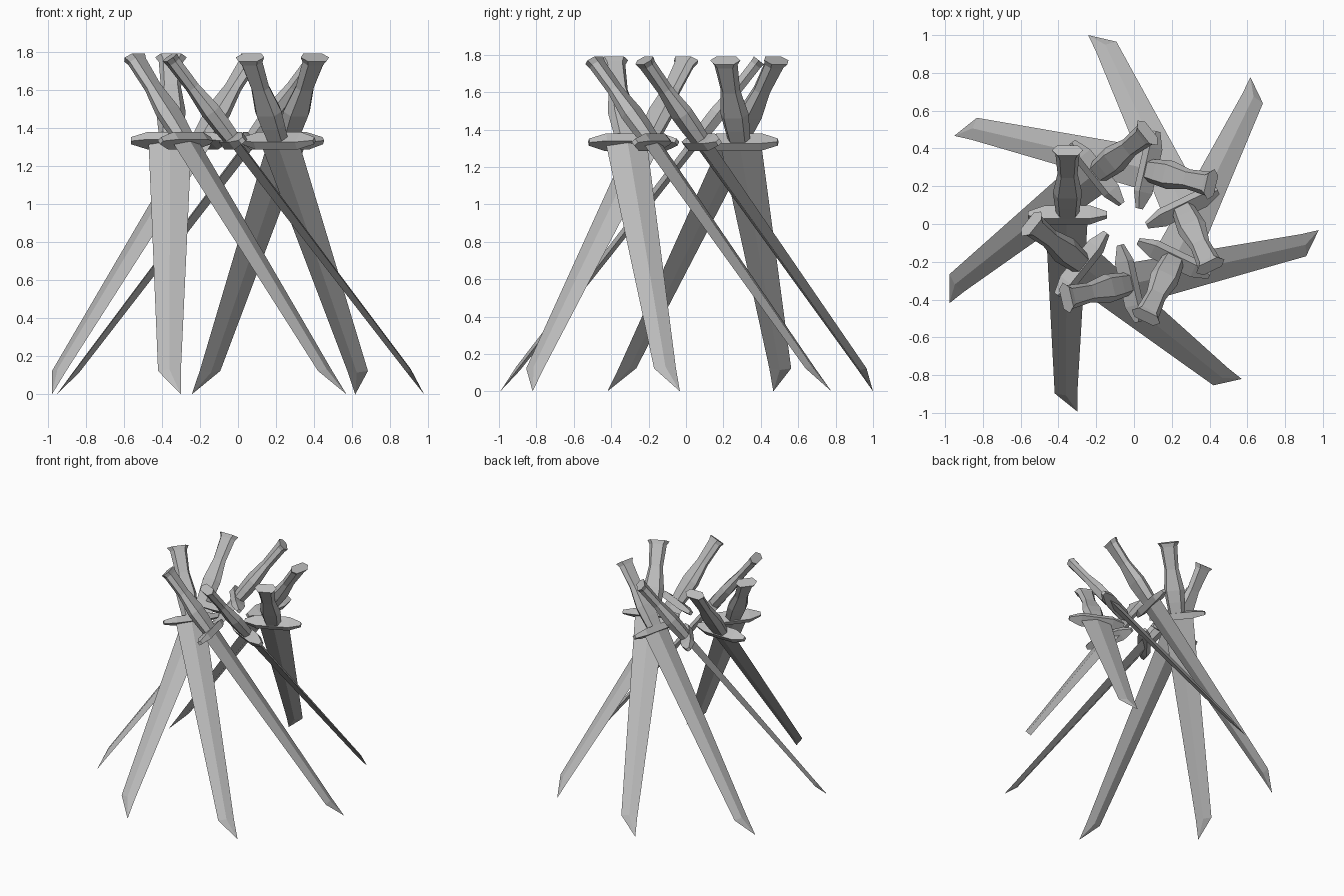
import bpy, bmesh, math
from mathutils import Matrix

cube = bpy.data.objects.get("Cube")
if cube:
    bpy.data.objects.remove(cube, do_unlink=True)

COUNT = 7          # swords in the ring
LEAN = 38          # degrees away from upright

steel = bpy.data.materials.new("grey_steel")
steel.use_nodes = True
steel.diffuse_color = (0.5, 0.5, 0.5, 1)
steel.node_tree.nodes["Principled BSDF"].inputs["Base Color"].default_value = (0.5, 0.5, 0.5, 1)


def loft(name, rings):
    """Skin equal-length rings of points; a one-point last ring becomes a tip."""
    bm = bmesh.new()
    loops = [[bm.verts.new(p) for p in ring] for ring in rings]
    for a, b in zip(loops, loops[1:]):
        n = len(a)
        for i in range(n):
            j = (i + 1) % n
            if len(b) == 1:
                bm.faces.new((a[i], a[j], b[0]))
            else:
                bm.faces.new((a[i], a[j], b[j], b[i]))
    for ring in (loops[0], loops[-1]):
        if len(ring) > 2:
            bm.faces.new(ring)
    bmesh.ops.recalc_face_normals(bm, faces=bm.faces)
    mesh = bpy.data.meshes.new(name)
    bm.to_mesh(mesh)
    bm.free()
    mesh.materials.append(steel)
    return mesh


def flat_hexagon(s, w, d):
    return [(w, 0, -s), (w * 0.65, d, -s), (-w * 0.65, d, -s),
            (-w, 0, -s), (-w * 0.65, -d, -s), (w * 0.65, -d, -s)]


def diamond(s, left, right, d):
    mid = (left + right) / 2
    return [(right, 0, -s), (mid, d, -s), (left, 0, -s), (mid, -d, -s)]


def box_section(x, s, d, t):
    return [(x, d, -s - t), (x, d, -s + t), (x, -d, -s + t), (x, -d, -s - t)]


# Grip with flared pommel: distance down the sword, half width, half depth
grip = loft("grip", [flat_hexagon(*p) for p in (
    (0, 0.083, 0.034), (0.03, 0.064, 0.031), (0.2, 0.053, 0.03),
    (0.36, 0.077, 0.043), (0.45, 0.07, 0.042), (0.55, 0.06, 0.036))])

# Cross guard, tapering to blunt points
guard = loft("guard", [box_section(x, 0.555, d, t) for x, d, t in (
    (-0.21, 0.014, 0.013), (-0.12, 0.044, 0.025),
    (0.12, 0.044, 0.025), (0.21, 0.014, 0.013))])

# Blade with a central ridge and a slanted tip
blade = loft("blade", [
    diamond(0.56, -0.118, 0.108, 0.027),
    diamond(2.09, -0.068, 0.052, 0.014),
    [(0.052, 0, -2.246)]])

# Ring of leaning swords
lean = Matrix.Translation((-0.308, 0.393, 1.77)) @ Matrix.Rotation(math.radians(-LEAN), 4, 'X')
for k in range(COUNT):
    turn = Matrix.Translation((-0.044, -0.003, 0)) @ Matrix.Rotation(k * math.tau / COUNT, 4, 'Z')
    for mesh in (grip, guard, blade):
        ob = bpy.data.objects.new(f"sword_{k + 1}_{mesh.name}", mesh)
        ob.matrix_world = turn @ lean
        bpy.context.collection.objects.link(ob)
